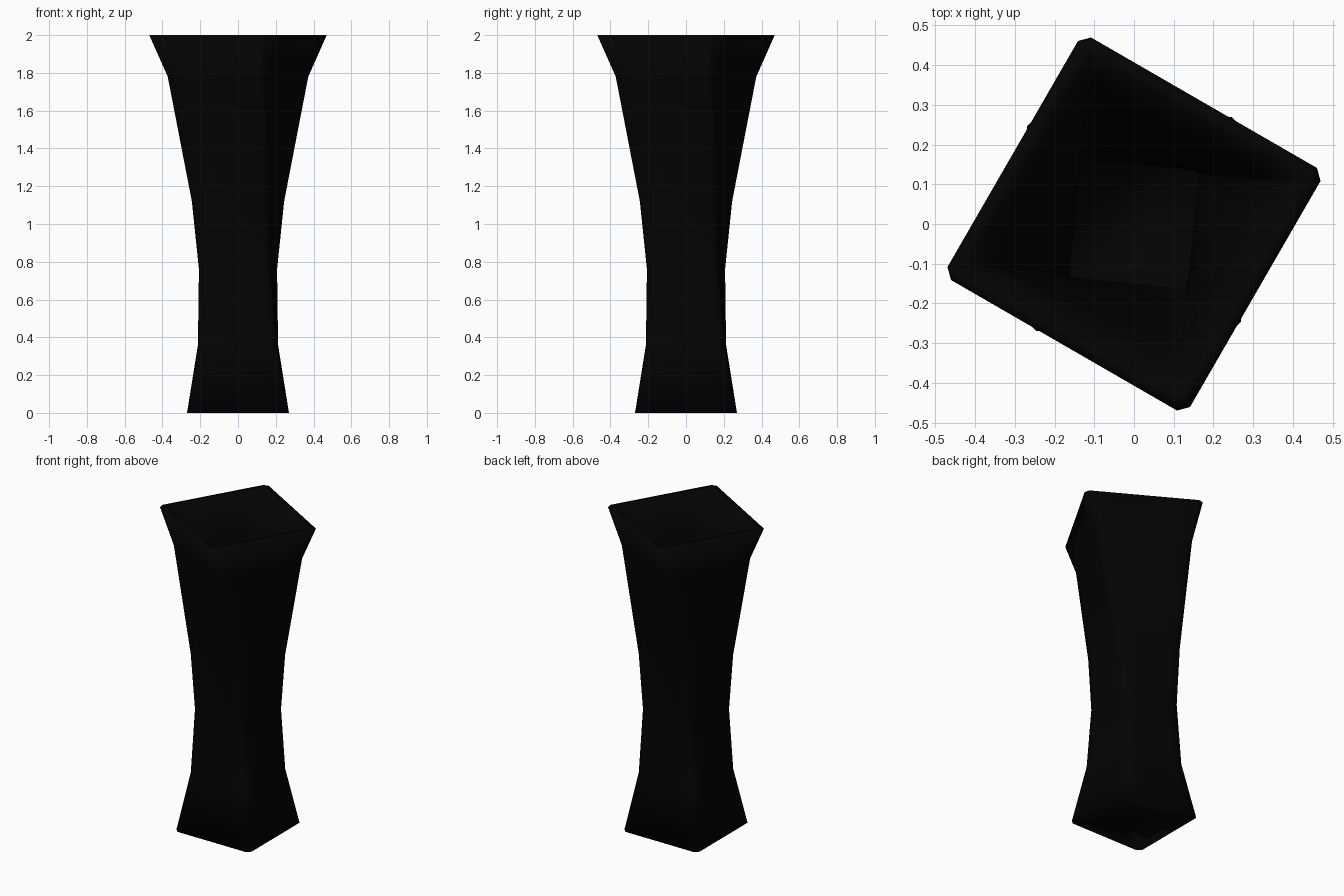
import bpy, bmesh
from math import radians, cos, sin
from mathutils import Vector

if "Cube" in bpy.data.objects:
    bpy.data.objects.remove(bpy.data.objects["Cube"])

# (height, corner radius, twist in degrees) for each ring of the vase
RINGS = [(0.0, 0.365, 0), (0.36, 0.279, -1), (0.76, 0.253, -6),
         (1.12, 0.278, -13), (1.78, 0.388, -26), (2.0, 0.482, -30)]
WALL = 0.033
FLOOR = 0.035
CORNER = 0.017   # half width of the clipped corners
SIDE_CUTS = 6    # segments along each side, so the twist bends evenly

bm = bmesh.new()


def ring(z, r, twist, clip):
    """Square loop with clipped corners and evenly divided sides."""
    d = clip / r
    angles = [radians(45 + 90 * k + twist) + s * d for k in range(4) for s in (-1, 1)]
    pts = [Vector((r * cos(a), r * sin(a), z)) for a in angles]
    loop = []
    for k in range(4):
        a, b, c = pts[2 * k], pts[2 * k + 1], pts[(2 * k + 2) % 8]
        loop.append(bm.verts.new(a))
        loop += [bm.verts.new(b.lerp(c, i / SIDE_CUTS)) for i in range(SIDE_CUTS)]
    return loop


def bridge(a, b):
    n = len(a)
    for i in range(n):
        j = (i + 1) % n
        bm.faces.new((a[i], a[j], b[j], b[i]))


# outer wall upward, then over the rim and down the inside
outer = [ring(z, r, t, CORNER) for z, r, t in RINGS]
inner = [ring(max(z, FLOOR), r - WALL * 1.41, t, 0.006) for z, r, t in reversed(RINGS)]
loops = outer + inner
for a, b in zip(loops, loops[1:]):
    bridge(a, b)
bm.faces.new(list(reversed(outer[0])))   # underside
bm.faces.new(inner[-1])                  # inside floor
bmesh.ops.recalc_face_normals(bm, faces=bm.faces)
for f in bm.faces:
    f.smooth = True

mesh = bpy.data.meshes.new("twisted_vase")
bm.to_mesh(mesh)
bm.free()
vase = bpy.data.objects.new("twisted_vase", mesh)
bpy.context.collection.objects.link(vase)

# black glaze
glaze = bpy.data.materials.new("black_glaze")
glaze.diffuse_color = (0.001, 0.001, 0.001, 1)
glaze.use_nodes = True
glaze.node_tree.nodes["Principled BSDF"].inputs["Base Color"].default_value = glaze.diffuse_color
mesh.materials.append(glaze)
